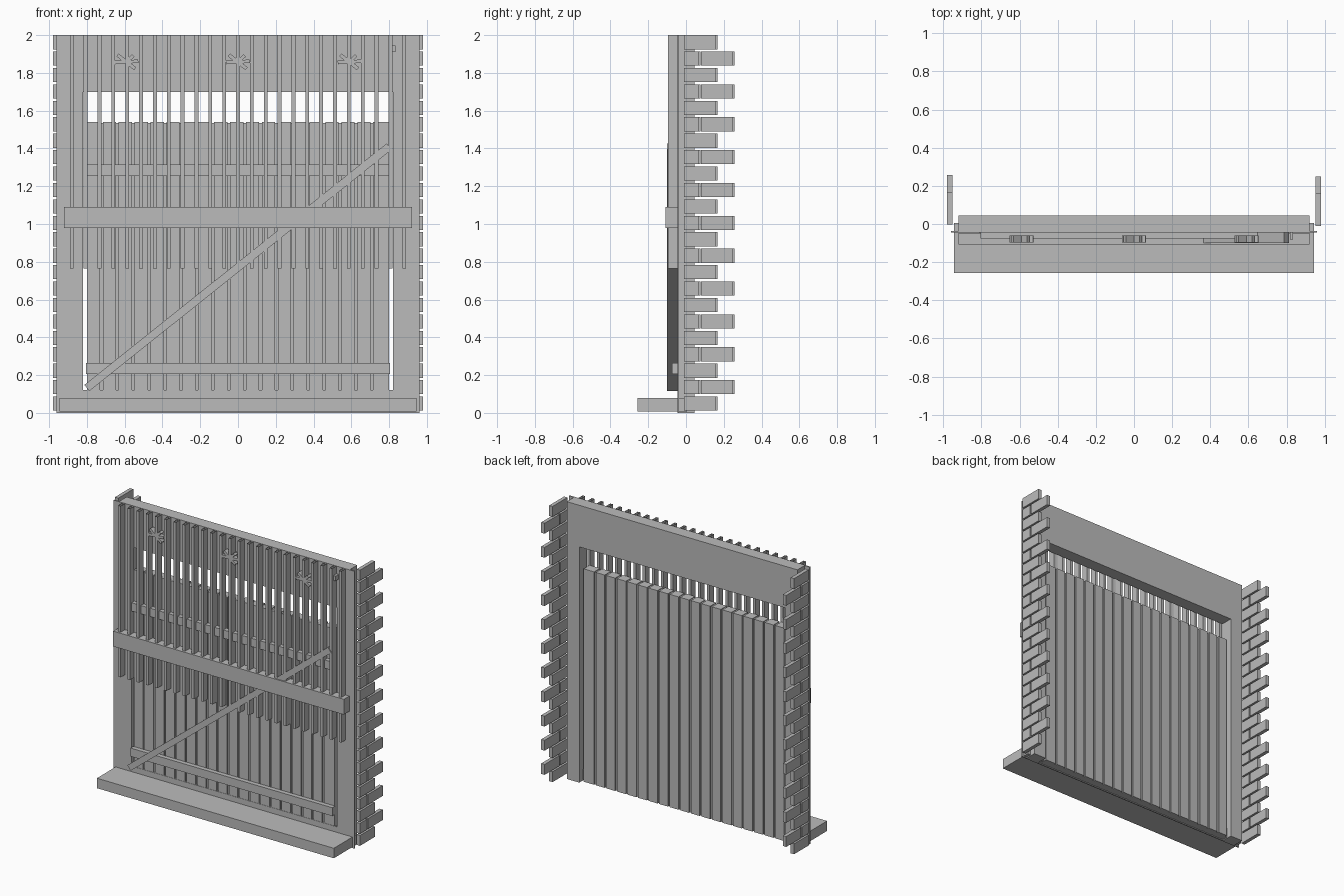
import bpy, bmesh, math
from mathutils import Matrix, Vector

cube = bpy.data.objects.get("Cube")
if cube:
    bpy.data.objects.remove(cube, do_unlink=True)

mat = bpy.data.materials.new("plain_grey")
mat.use_nodes = True
GREY = (0.5, 0.5, 0.5, 1)
mat.diffuse_color = GREY
mat.node_tree.nodes["Principled BSDF"].inputs["Base Color"].default_value = GREY


def add_box(bm, x, y, z, open_ends=False):
    """Box from (min, max) ranges, optionally without top and bottom."""
    size = Vector((x[1] - x[0], y[1] - y[0], z[1] - z[0]))
    mid = Vector((sum(x) / 2, sum(y) / 2, sum(z) / 2))
    m = Matrix.Translation(mid) @ Matrix.Diagonal((*size, 1))
    verts = bmesh.ops.create_cube(bm, size=1, matrix=m)["verts"]
    if open_ends:
        faces = {f for v in verts for f in v.link_faces}
        caps = [f for f in faces
                if all(abs(v.co.z - f.verts[0].co.z) < 1e-4 for v in f.verts)]
        bmesh.ops.delete(bm, geom=caps, context='FACES_ONLY')


def add_bar(bm, a, b, width, y):
    """Slanted bar between two (x, z) points."""
    d = Vector((b[0] - a[0], b[1] - a[1]))
    m = (Matrix.Translation(((a[0] + b[0]) / 2, sum(y) / 2, (a[1] + b[1]) / 2))
         @ Matrix.Rotation(-math.atan2(d.y, d.x), 4, 'Y')
         @ Matrix.Diagonal((d.length, y[1] - y[0], width, 1)))
    bmesh.ops.create_cube(bm, size=1, matrix=m)


def finish(name, bm):
    me = bpy.data.meshes.new(name)
    bm.to_mesh(me)
    bm.free()
    me.materials.append(mat)
    ob = bpy.data.objects.new(name, me)
    bpy.context.collection.objects.link(ob)
    return ob


def box(name, x, y, z):
    bm = bmesh.new()
    add_box(bm, x, y, z)
    return finish(name, bm)


def portal(name, half, y, top, opening, sill=0):
    """Upright slab with a doorway, drawn in profile and extruded in y."""
    bm = bmesh.new()
    w, h = opening
    outline = [(-half, 0), (-w, 0), (-w, h), (w, h), (w, 0),
               (half, 0), (half, top), (-half, top)]
    face = bm.faces.new([bm.verts.new((px, y[0], pz)) for px, pz in outline])
    out = bmesh.ops.extrude_face_region(bm, geom=[face])["geom"]
    moved = [v for v in out if isinstance(v, bmesh.types.BMVert)]
    bmesh.ops.translate(bm, vec=(0, y[1] - y[0], 0), verts=moved)
    bmesh.ops.recalc_face_normals(bm, faces=bm.faces)
    if sill:
        add_box(bm, (-w, w), y, (0, sill))
    return finish(name, bm)


# Wall with doorway, thin facing in front, and doorstep
portal("wall", 0.92, (-0.036, 0.045), 2, (0.82, 1.70))
portal("front_facing", 0.96, (-0.045, -0.036), 2, (0.82, 1.70), 0.12)
box("doorstep", (-0.945, 0.945), (-0.258, 0.005), (0.008, 0.08))

# Plank door with recessed seams
COUNT = 19
pitch = 1.6 / COUNT
bm = bmesh.new()
for i in range(COUNT):
    left = -0.8 + i * pitch
    add_box(bm, (left, left + pitch - 0.014), (-0.043, 0.025), (0.005, 1.54))
    if i < COUNT - 1:
        add_box(bm, (left + pitch - 0.014, left + pitch), (-0.033, 0.015), (0.005, 1.535))
    else:
        add_box(bm, (left + pitch - 0.014, 0.8), (-0.043, 0.025), (0.005, 1.54))
finish("door_planks", bm)
for name, z in (("lower_door_rail", 0.205), ("upper_door_rail", 1.255)):
    box(name, (-0.805, 0.805), (-0.075, -0.043), (z, z + 0.06))

# Diagonal brace
bm = bmesh.new()
add_bar(bm, (-0.80, 0.132), (0.80, 1.41), 0.042, (-0.1, -0.045))
finish("door_brace", bm)

# Row of upright slats, open at both ends
bm = bmesh.new()
for i in range(25):
    x = -0.88 + i * 1.76 / 24
    add_box(bm, (x - 0.01, x + 0.01), (-0.094, -0.045), (0.765, 2), True)
finish("hanging_slats", bm)

# Cross beam over the slats
box("cross_beam", (-0.92, 0.92), (-0.108, -0.046), (0.98, 1.09))

# Crossed twig ornaments and small catch
for i, x in enumerate((-0.59, 0, 0.59)):
    bm = bmesh.new()
    y = (-0.096, -0.06)
    add_bar(bm, (x - 0.048, 1.895), (x + 0.045, 1.822), 0.019, y)
    add_bar(bm, (x - 0.062, 1.855), (x + 0.005, 1.86), 0.019, y)
    add_bar(bm, (x, 1.858), (x + 0.035, 1.892), 0.018, y)
    add_bar(bm, (x, 1.858), (x + 0.062, 1.862), 0.018, y)
    finish("twig_ornament_" + str(i + 1), bm)
box("catch", (0.818, 0.835), (-0.08, -0.045), (1.91, 1.945))

# Corner bricks in alternating courses on both sides
ROWS = 23
step = 2 / ROWS
for side, name in ((1, "left_corner_bricks"), (-1, "right_corner_bricks")):
    bm = bmesh.new()
    shift = 0 if side > 0 else 0.008
    x = sorted((side * 0.953, side * 0.98))
    for r in range(ROWS):
        z = (r * step + 0.012, (r + 1) * step)
        runs = [(-0.01, 0.16)] if r % 2 == 0 else [(-0.01, 0.07), (0.08, 0.25)]
        for a, b in runs:
            add_box(bm, x, (a + shift, b + shift), z)
    finish(name, bm)
